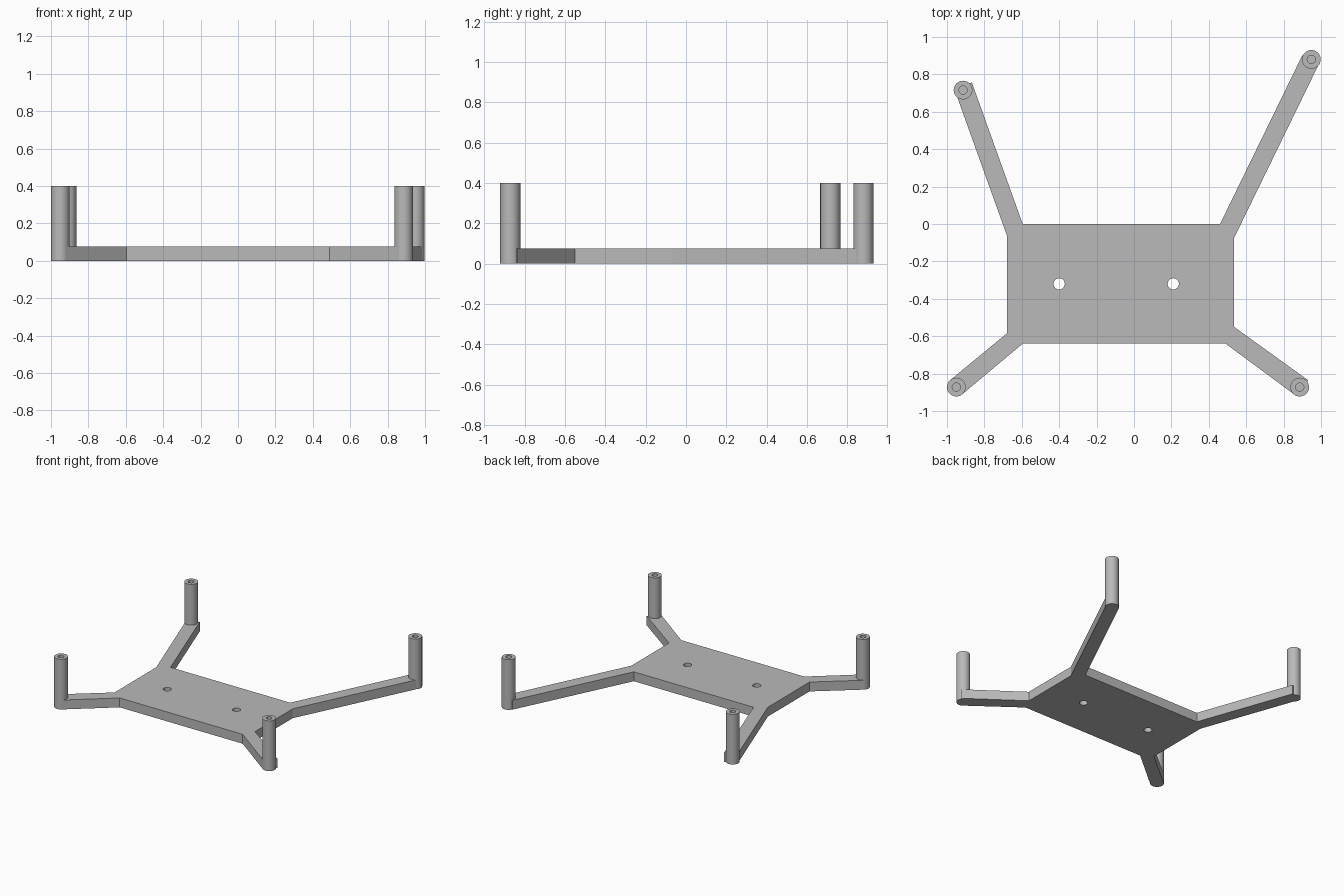
import bpy, bmesh, math
from mathutils import Vector

cube = bpy.data.objects.get("Cube")
if cube:
    bpy.data.objects.remove(cube, do_unlink=True)

THICK, HEIGHT, POST_R, BORE_R = 0.075, 0.4, 0.05, 0.022

grey = bpy.data.materials.new("plain grey")
grey.use_nodes = True
colour = (0.49, 0.49, 0.49, 1)
grey.diffuse_color = colour
grey.node_tree.nodes["Principled BSDF"].inputs["Base Color"].default_value = colour


def finish(name, bm, location=(0, 0, 0)):
    bmesh.ops.recalc_face_normals(bm, faces=bm.faces[:])
    mesh = bpy.data.meshes.new(name)
    bm.to_mesh(mesh)
    bm.free()
    mesh.materials.append(grey)
    obj = bpy.data.objects.new(name, mesh)
    obj.location = location
    bpy.context.collection.objects.link(obj)
    return obj


def activate(obj):
    bpy.ops.object.select_all(action="DESELECT")
    obj.select_set(True)
    bpy.context.view_layer.objects.active = obj


# Plate and four splayed arms as one outline, counter-clockwise from front right
outline = [
    (-0.595, -0.64), (0.49, -0.64),
    (0.855, -0.91), (0.932, -0.836), (0.535, -0.55),    # front left arm
    (0.535, -0.075), (0.992, 0.862), (0.9, 0.902), (0.46, 0),  # back left arm
    (-0.595, 0), (-0.867, 0.757), (-0.961, 0.722), (-0.68, -0.06),  # back right arm
    (-0.68, -0.585), (-0.982, -0.834), (-0.918, -0.91),  # front right arm
]
bm = bmesh.new()
base = bm.faces.new([bm.verts.new((x, y, 0)) for x, y in outline])
top = bmesh.ops.extrude_face_region(bm, geom=[base])["geom"]
bmesh.ops.translate(bm, vec=(0, 0, THICK),
                    verts=[v for v in top if isinstance(v, bmesh.types.BMVert)])
frame = finish("base_frame", bm)

# Two mounting holes through the plate
for x in (-0.4, 0.21):
    bpy.ops.mesh.primitive_cylinder_add(vertices=32, radius=0.03, depth=0.4,
                                        location=(x, -0.32, 0))
    cutter = bpy.context.object
    cutter.name = "hole_cutter"
    cutter.hide_render = True
    activate(frame)
    cut = frame.modifiers.new("hole", "BOOLEAN")
    cut.operation = "DIFFERENCE"
    cut.solver = "EXACT"
    cut.object = cutter
    bpy.ops.object.modifier_apply(modifier=cut.name)
    bpy.data.objects.remove(cutter, do_unlink=True)
activate(frame)
bpy.ops.object.shade_smooth_by_angle(angle=math.radians(25))


# Round standoff post with a blind bore in its top
def post(name, x, y):
    profile = [(0, 0), (POST_R, 0), (POST_R, HEIGHT),
               (BORE_R, HEIGHT), (BORE_R, THICK * 2), (0, THICK * 2)]
    bm = bmesh.new()
    verts = [bm.verts.new((r, 0, z)) for r, z in profile]
    edges = [bm.edges.new(pair) for pair in zip(verts, verts[1:])]
    bmesh.ops.spin(bm, geom=verts + edges, cent=Vector(), axis=(0, 0, 1),
                   angle=math.tau, steps=40)
    bmesh.ops.remove_doubles(bm, verts=bm.verts[:], dist=0.0001)
    activate(finish(name, bm, (x, y, 0)))
    bpy.ops.object.shade_smooth_by_angle(angle=math.radians(30))


post("front_right_post", -0.95, -0.872)
post("front_left_post", 0.886, -0.872)
post("back_left_post", 0.948, 0.88)
post("back_right_post", -0.914, 0.716)
